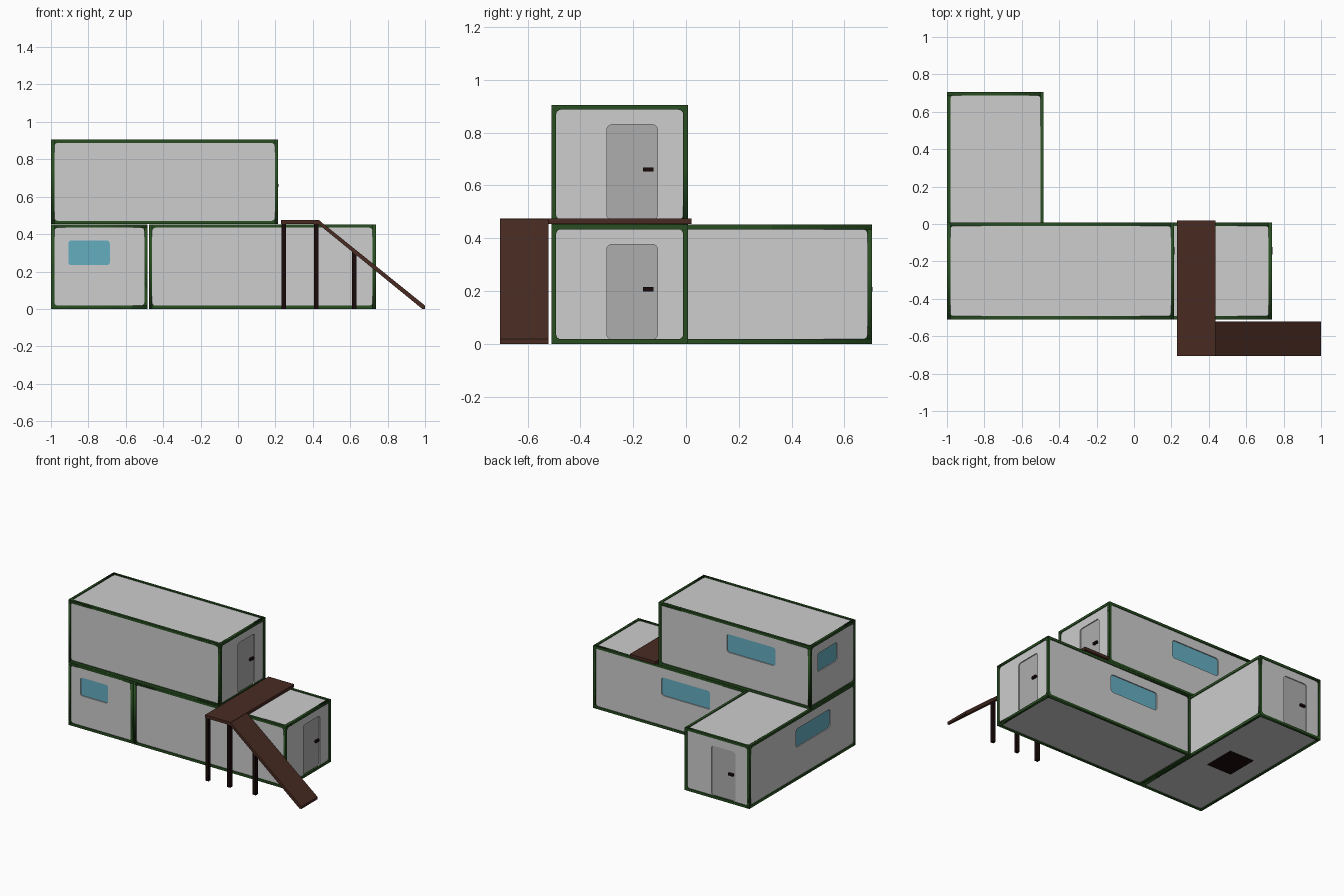
import bpy, bmesh, math
from mathutils import Matrix, Vector

if "Cube" in bpy.data.objects:
    bpy.data.objects.remove(bpy.data.objects["Cube"])


def material(name, rgb):
    m = bpy.data.materials.new(name)
    m.diffuse_color = (*rgb, 1)
    m.use_nodes = True
    m.node_tree.nodes["Principled BSDF"].inputs["Base Color"].default_value = m.diffuse_color
    return m


WALL = material("light grey wall", (0.61, 0.61, 0.61))
DOOR = material("mid grey door", (0.42, 0.42, 0.42))
FRAME = material("dark green frame", (0.021, 0.075, 0.015))
GLASS = material("blue glass", (0.13, 0.42, 0.53))
WOOD = material("brown wood", (0.065, 0.024, 0.016))
DARK = material("black brown", (0.010, 0.003, 0.003))

L, W, H = 1.215, 0.517, 0.452      # container size
EDGE, RECESS = 0.018, 0.006        # frame width, wall set-back


def add_object(name, bm, mat, matrix=Matrix()):
    bmesh.ops.remove_doubles(bm, verts=bm.verts, dist=1e-5)
    bmesh.ops.recalc_face_normals(bm, faces=bm.faces)
    me = bpy.data.meshes.new(name)
    bm.to_mesh(me)
    bm.free()
    me.materials.append(mat)
    ob = bpy.data.objects.new(name, me)
    ob.matrix_world = matrix
    bpy.context.collection.objects.link(ob)
    return ob


def box(name, lo, hi, mat, matrix=Matrix()):
    lo, hi = Vector(lo), Vector(hi)
    bm = bmesh.new()
    bmesh.ops.create_cube(bm, size=1)
    for v in bm.verts:
        v.co = (lo + hi) / 2 + v.co * (hi - lo)
    return add_object(name, bm, mat, matrix)


def rounded(u, v, w, h, r=0.0):
    """Outline of a rectangle centred on u, v with rounded corners."""
    if r == 0:
        return [(u + a * w / 2, v + b * h / 2) for a, b in ((1, 1), (-1, 1), (-1, -1), (1, -1))]
    pts = []
    for k, (a, b) in enumerate(((1, 1), (-1, 1), (-1, -1), (1, -1))):
        for i in range(5):
            t = math.pi / 2 * (k + i / 4)
            pts.append((u + a * (w / 2 - r) + r * math.cos(t), v + b * (h / 2 - r) + r * math.sin(t)))
    return pts


def plate(name, outlines, z0, z1, mat, matrix):
    """Flat plate between depths z0 and z1; outlines after the first are holes."""
    cu = bpy.data.curves.new(name, 'CURVE')
    cu.dimensions = '2D'
    cu.fill_mode = 'BOTH'
    cu.extrude = (z1 - z0) / 2
    for pts in outlines:
        sp = cu.splines.new('POLY')
        sp.points.add(len(pts) - 1)
        for p, (x, y) in zip(sp.points, pts):
            p.co = (x, y, 0, 1)
        sp.use_cyclic_u = True
    tmp = bpy.data.objects.new("tmp", cu)
    bpy.context.collection.objects.link(tmp)
    dg = bpy.context.evaluated_depsgraph_get()
    me = bpy.data.meshes.new_from_object(tmp.evaluated_get(dg))
    bm = bmesh.new()
    bm.from_mesh(me)
    bpy.data.objects.remove(tmp)
    bpy.data.curves.remove(cu)
    bpy.data.meshes.remove(me)
    bmesh.ops.translate(bm, verts=bm.verts, vec=(0, 0, (z0 + z1) / 2))
    return add_object(name, bm, mat, matrix)


def side(name, place, normal, up, w, h, dist, openings=()):
    """One container side: green frame, recessed wall, and panels in the openings."""
    n, v = Vector(normal), Vector(up)
    u = v.cross(n)
    m = place @ Matrix.Translation(n * dist) @ Matrix((u, v, n)).transposed().to_4x4()
    hole = rounded(0, 0, w - 2 * EDGE, h - 2 * EDGE, 0.018)
    plate(name + "_frame", [rounded(0, 0, w, h), hole], -EDGE, 0, FRAME, m)
    cuts = [rounded(*o[1:]) for o in openings]
    plate(name + "_wall", [rounded(0, 0, w - 0.024, h - 0.024)] + cuts, -0.016, -RECESS, WALL, m)
    for kind, cu, cv, cw, ch, r in openings:
        panel = rounded(cu, cv, cw + 0.01, ch + 0.01)
        plate(f"{name}_{kind}", [panel], -0.020, -0.013, DOOR if kind == "door" else GLASS, m)
        if kind == "door":
            hu, hv = cu + 0.061, 0.207 - H / 2
            box(name + "_handle", (hu - 0.019, hv - 0.008, -0.014), (hu + 0.019, hv + 0.008, 0.002), DARK, m)


def container(name, centre, turn):
    """Door on local +X, small window on -X, long window on +Y."""
    place = Matrix.Translation(centre) @ Matrix.Rotation(turn, 4, 'Z')
    zw = 0.30 - H / 2
    up = (0, 0, 1)
    side(name + "_door_end", place, (1, 0, 0), up, W, H, L / 2,
         [("door", 0.0475, 0.197 - H / 2, 0.192, 0.36, 0.02)])
    side(name + "_window_end", place, (-1, 0, 0), up, W, H, L / 2,
         [("window", -0.055, zw, 0.222, 0.132, 0.016)])
    side(name + "_window_side", place, (0, 1, 0), up, L, H, W / 2,
         [("window", 0.13, zw, 0.39, 0.132, 0.02)])
    side(name + "_plain_side", place, (0, -1, 0), up, L, H, W / 2)
    side(name + "_roof", place, (0, 0, 1), (0, 1, 0), L, W, H / 2)
    side(name + "_floor", place, (0, 0, -1), (0, 1, 0), L, W, H / 2)


# Three identical containers
YC = -0.51 + W / 2
container("left_container", (-1 + W / 2, 0.0975, H / 2), math.pi / 2)
container("right_container", (-0.477 + L / 2, YC, H / 2), 0)
container("upper_container", (-1 + L / 2, YC, 0.453 + H / 2), 0)

# Dark hatch under the left container
box("floor_hatch", (-0.84, -0.02, 0.001), (-0.645, 0.21, 0.008), DARK)

# Landing outside the upper door
box("landing", (0.23, -0.705, 0.4535), (0.435, 0.02, 0.475), WOOD)

# Ramp down to the ground
bm = bmesh.new()
profile = [(0.432, 0.475), (1.0, 0.018), (1.0, 0.0), (0.985, 0.0), (0.425, 0.457)]
face = bm.faces.new([bm.verts.new((x, -0.705, z)) for x, z in profile])
ext = bmesh.ops.extrude_face_region(bm, geom=[face])
bmesh.ops.translate(bm, vec=(0, 0.185, 0), verts=[g for g in ext["geom"] if isinstance(g, bmesh.types.BMVert)])
add_object("ramp", bm, WOOD)

# Posts along the front edge of landing and ramp
for i, (x, top) in enumerate(((0.245, 0.456), (0.418, 0.456), (0.622, 0.312))):
    box(f"post_{i + 1}", (x - 0.012, -0.703, 0), (x + 0.012, -0.679, top), DARK)
